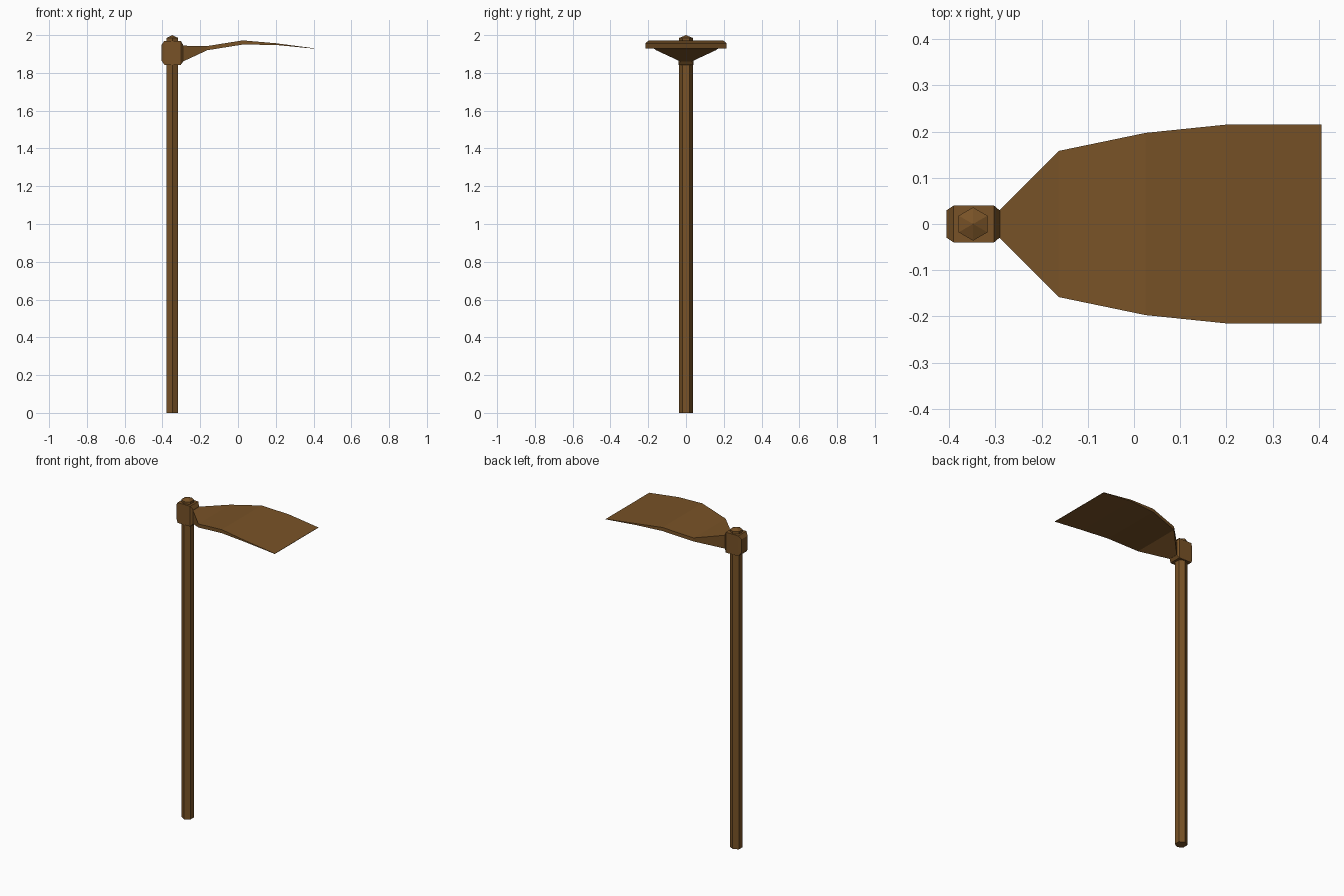
import bpy, bmesh, math

if "Cube" in bpy.data.objects:
    bpy.data.objects.remove(bpy.data.objects["Cube"])

brown = bpy.data.materials.new("worn brown")
brown.diffuse_color = (0.188, 0.085, 0.02, 1)
brown.use_nodes = True
brown.node_tree.nodes["Principled BSDF"].inputs["Base Color"].default_value = brown.diffuse_color


def loft(name, rings):
    """Skin closed rings of equal point count; a one-point ring is an apex."""
    bm = bmesh.new()
    loops = [[bm.verts.new(p) for p in ring] for ring in rings]
    for a, b in zip(loops, loops[1:]):
        n = len(a)
        for i in range(n):
            j = (i + 1) % n
            bm.faces.new((a[i], a[j], b[0]) if len(b) == 1 else (a[i], a[j], b[j], b[i]))
    for end in (loops[0], loops[-1]):
        if len(end) > 2:
            bm.faces.new(end)
    bmesh.ops.recalc_face_normals(bm, faces=bm.faces)
    mesh = bpy.data.meshes.new(name)
    bm.to_mesh(mesh)
    bm.free()
    mesh.materials.append(brown)
    obj = bpy.data.objects.new(name, mesh)
    bpy.context.collection.objects.link(obj)
    return obj


def hexagon(z, r, x=-0.348):
    return [(x + r * math.cos(math.radians(30 + 60 * i)),
             r * math.sin(math.radians(30 + 60 * i)), z) for i in range(6)]


def section(x, half, low, high):
    return [(x, -half, low), (x, half, low), (x, half, high), (x, -half, high)]


# six-sided handle with a low pointed top
loft("handle", [hexagon(0, 0.036), hexagon(1.985, 0.036), [(-0.348, 0, 2.0)]])

# socket block with tapered ends
loft("socket", [section(-0.405, 0.03, 1.865, 1.948),
                section(-0.39, 0.04, 1.843, 1.97),
                section(-0.303, 0.04, 1.843, 1.97),
                section(-0.29, 0.029, 1.86, 1.948)])

# flared, gently arched blade ending in a thin edge
loft("blade", [section(-0.292, 0.029, 1.86, 1.944),
               section(-0.163, 0.158, 1.92, 1.942),
               section(0.025, 0.197, 1.95, 1.972),
               section(0.2, 0.215, 1.948, 1.957),
               section(0.405, 0.215, 1.928, 1.930)])
